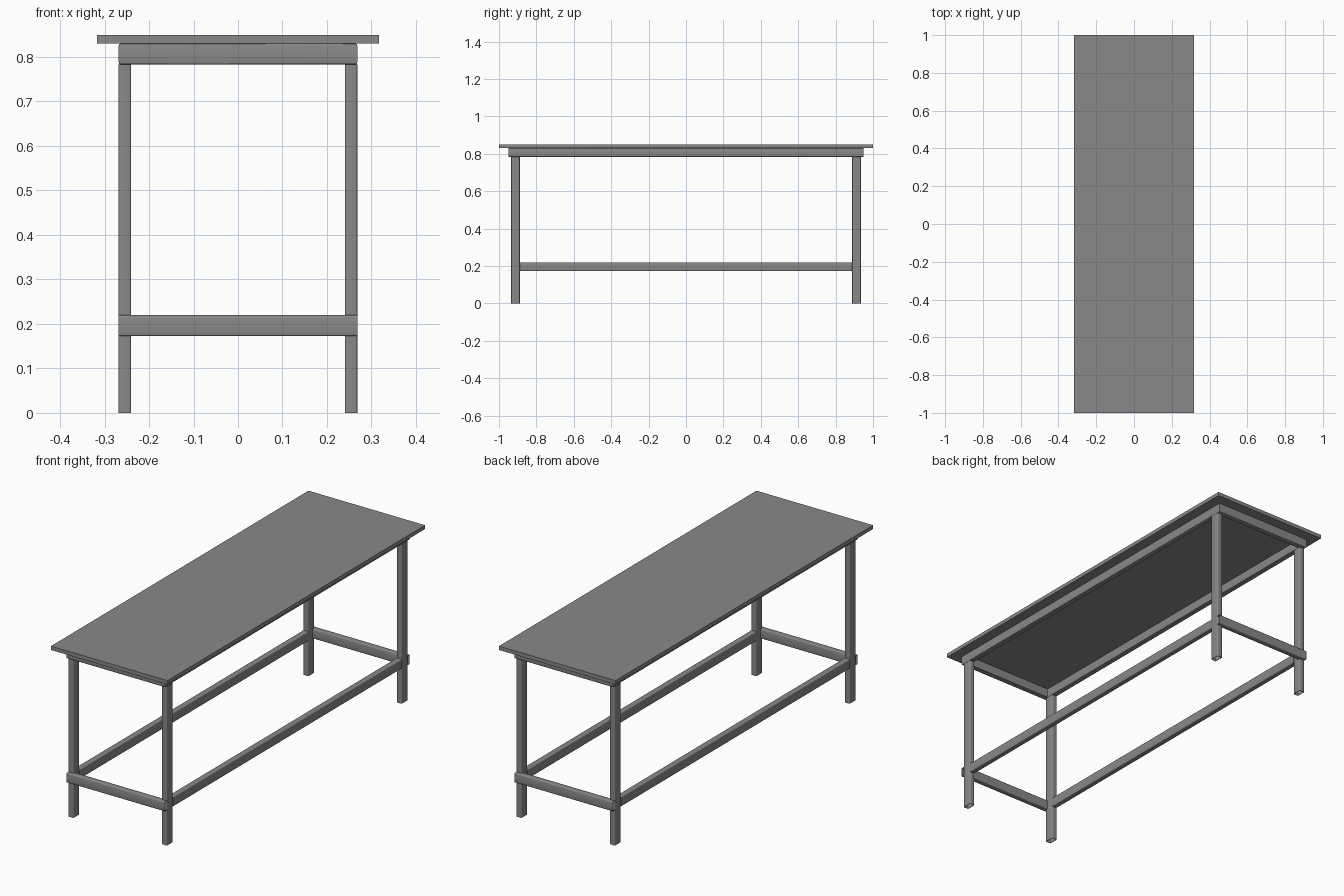
import bpy, bmesh, math
from mathutils import Vector

cube = bpy.data.objects.get("Cube")
if cube:
    bpy.data.objects.remove(cube, do_unlink=True)

grey = bpy.data.materials.new("plain grey")
grey.use_nodes = True
grey.diffuse_color = (0.25, 0.25, 0.25, 1)
grey.node_tree.nodes["Principled BSDF"].inputs["Base Color"].default_value = grey.diffuse_color

THIN, WIDE, WALL, RADIUS = 0.028, 0.047, 0.002, 0.004
LEG_X, LEG_Y = 0.254, 0.912
RAIL_Y = 0.936
LOW_Z, HIGH_Z, LEG_TOP = 0.196, 0.8065, 0.783


def rounded_rect(w, h, r, steps=3):
    """Closed outline of a rectangle with rounded corners."""
    pts = []
    for i, (sx, sy) in enumerate([(1, 1), (-1, 1), (-1, -1), (1, -1)]):
        for k in range(steps + 1):
            a = math.pi / 2 * (i + k / steps)
            pts.append((sx * (w / 2 - r) + r * math.cos(a),
                        sy * (h / 2 - r) + r * math.sin(a)))
    return pts


def make_object(name, bm):
    bmesh.ops.recalc_face_normals(bm, faces=bm.faces)
    mesh = bpy.data.meshes.new(name)
    bm.to_mesh(mesh)
    bm.free()
    mesh.materials.append(grey)
    ob = bpy.data.objects.new(name, mesh)
    bpy.context.collection.objects.link(ob)
    return ob


def bridge(bm, a, b):
    n = len(a)
    for i in range(n):
        j = (i + 1) % n
        bm.faces.new((a[i], a[j], b[j], b[i]))


def smooth(ob):
    bpy.ops.object.select_all(action='DESELECT')
    ob.select_set(True)
    bpy.context.view_layer.objects.active = ob
    bpy.ops.object.shade_smooth_by_angle(angle=math.radians(35))


def tube(name, start, end, side, up):
    """Open-ended hollow bar; side is the thin direction, up the wide one."""
    start, end, side, up = map(Vector, (start, end, side, up))
    bm = bmesh.new()
    loops = []
    for inset in (0, WALL):
        outline = rounded_rect(THIN - 2 * inset, WIDE - 2 * inset, RADIUS - inset)
        for centre in (start, end):
            loops.append([bm.verts.new(centre + side * u + up * v) for u, v in outline])
    for a, b in ((0, 1), (2, 3), (0, 2), (1, 3)):
        bridge(bm, loops[a], loops[b])
    smooth(make_object(name, bm))


# Table top
bm = bmesh.new()
bmesh.ops.create_cube(bm, size=1)
bmesh.ops.scale(bm, vec=(0.634, 2, 0.019), verts=bm.verts)
bmesh.ops.translate(bm, vec=(0, 0, 0.8395), verts=bm.verts)
make_object("table_top", bm)

# Upper frame: one mitred loop under the top
bm = bmesh.new()
rings = []
for sx, sy in [(1, 1), (-1, 1), (-1, -1), (1, -1)]:
    rings.append([bm.verts.new((sx * (LEG_X + u), sy * (RAIL_Y + u), HIGH_Z + v))
                  for u, v in rounded_rect(THIN, WIDE, RADIUS)])
for i in range(4):
    bridge(bm, rings[i], rings[(i + 1) % 4])
smooth(make_object("upper_frame", bm))

X, Y, Z = (1, 0, 0), (0, 1, 0), (0, 0, 1)

# Legs
for sx, side in ((1, "left"), (-1, "right")):
    for sy, end in ((-1, "front"), (1, "back")):
        x, y = sx * LEG_X, sy * LEG_Y
        tube(f"{end}_{side}_leg", (x, y, 0), (x, y, LEG_TOP), X, Y)

# Long lower rails between the legs
inner = LEG_Y - WIDE / 2
for sx, side in ((1, "left"), (-1, "right")):
    x = sx * LEG_X
    tube(f"{side}_lower_rail", (x, -inner, LOW_Z), (x, inner, LOW_Z), X, Z)

# Short lower rails across the ends
outer = LEG_X + THIN / 2
for sy, end in ((-1, "front"), (1, "back")):
    y = sy * RAIL_Y
    tube(f"{end}_lower_rail", (-outer, y, LOW_Z), (outer, y, LOW_Z), Y, Z)
